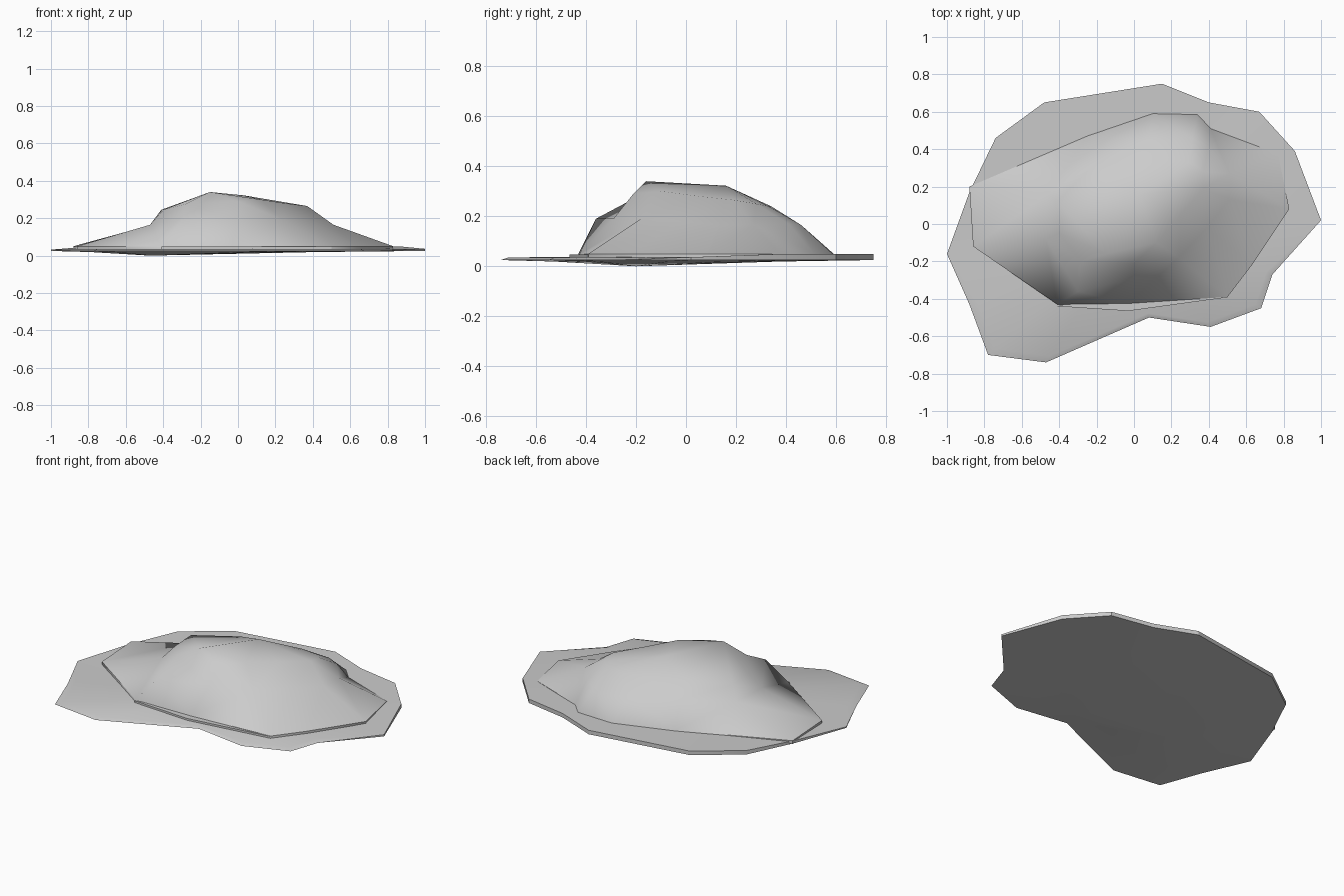
import bpy, bmesh
from mathutils import Vector

if "Cube" in bpy.data.objects:
    bpy.data.objects.remove(bpy.data.objects["Cube"])


def bridge(bm, a, b):
    n = len(a)
    for i in range(n):
        j = (i + 1) % n
        bm.faces.new((a[i], a[j], b[j], b[i]))


def fan(bm, ring, peaks):
    # close a ring onto one or two summit points
    near = [min(peaks, key=lambda p: (p.co - v.co).length) for v in ring]
    n = len(ring)
    for i in range(n):
        j = (i + 1) % n
        f = [ring[i], ring[j], near[j]]
        if near[i] is not near[j]:
            f.append(near[i])
        bm.faces.new(f)


def finish(bm, name, angle):
    bmesh.ops.recalc_face_normals(bm, faces=bm.faces)
    bmesh.ops.triangulate(bm, faces=[f for f in bm.faces if len(f.verts) > 3])
    me = bpy.data.meshes.new(name)
    bm.to_mesh(me)
    bm.free()
    ob = bpy.data.objects.new(name, me)
    bpy.context.collection.objects.link(ob)
    bpy.ops.object.select_all(action='DESELECT')
    ob.select_set(True)
    bpy.context.view_layer.objects.active = ob
    bpy.ops.object.shade_smooth_by_angle(angle=angle)
    return ob


# shore plate: irregular outline, bevelled at the front, shallow keel beneath
outline = [(1, .02), (.86, .39), (.67, .60), (.40, .65), (.15, .75), (-.48, .65),
           (-.74, .46), (-.88, .17), (-1, -.16), (-.88, -.43), (-.78, -.70),
           (-.47, -.74), (.08, -.50), (.41, -.55), (.68, -.45), (.74, -.27)]
bm = bmesh.new()
low = [bm.verts.new((x, y, .025)) for x, y in outline]
top = []
for x, y in outline:
    s = 0.955 if y < -.25 else 1
    z = .032 + .018 * min(1, max(0, (y + .1) / .5))
    top.append(bm.verts.new((x * s, y * s, z if y > -.25 else .036)))
apex = Vector((-.47, -.2, 0))
keel = [bm.verts.new(((x - apex.x) * .6 + apex.x, (y - apex.y) * .6 + apex.y, .019))
        for x, y in outline]
bridge(bm, low, top)
bridge(bm, low, keel)
fan(bm, keel, [bm.verts.new(apex)])
fan(bm, top, [bm.verts.new((0, 0, .037))])
finish(bm, "shore_plate", 0.5)

# mound: foot, shoulder and brow rings rising to a short ridge
foot = [(.83, .08), (.77, .375), (.41, .51), (.34, .585), (.1, .59), (-.25, .47),
        (-.88, .2), (-.86, -.12), (-.41, -.43), (-.03, -.425), (.5, -.39), (.63, -.22)]
shoulder = [(.51, .13, .165), (.51, .27, .165), (.40, .41, .17), (.31, .46, .165),
            (.08, .45, .165), (-.2, .33, .18), (-.46, .16, .165), (-.47, -.08, .165),
            (-.30, -.36, .19), (0, -.29, .19), (.24, -.18, .19), (.39, -.02, .18)]
brow = [(.37, .19, .265), (.37, .28, .25), (.3, .33, .24), (.2, .34, .24),
        (.05, .32, .24), (-.15, .24, .26), (-.41, .12, .245), (-.40, -.05, .245),
        (-.28, -.2, .275), (0, -.21, .29), (.12, -.1, .30), (.25, .05, .28)]
bm = bmesh.new()
rings = [[bm.verts.new((x, y, .03)) for x, y in foot],
         [bm.verts.new((x, y, .05)) for x, y in foot],
         [bm.verts.new(p) for p in shoulder],
         [bm.verts.new(p) for p in brow]]
for a, b in zip(rings, rings[1:]):
    bridge(bm, a, b)
fan(bm, rings[-1], [bm.verts.new((-.15, -.16, .34)), bm.verts.new((.03, .16, .322))])
finish(bm, "mound", 1.0)

# narrow ledge along the front foot of the mound
ledge = [(-.41, -.44), (-.03, -.465), (.5, -.392), (.4, -.36), (-.16, -.37)]
bm = bmesh.new()
a = [bm.verts.new((x, y, .03)) for x, y in ledge]
b = [bm.verts.new((x, y, .048)) for x, y in ledge]
bridge(bm, a, b)
bm.faces.new(b)
finish(bm, "front_ledge", 0.5)
